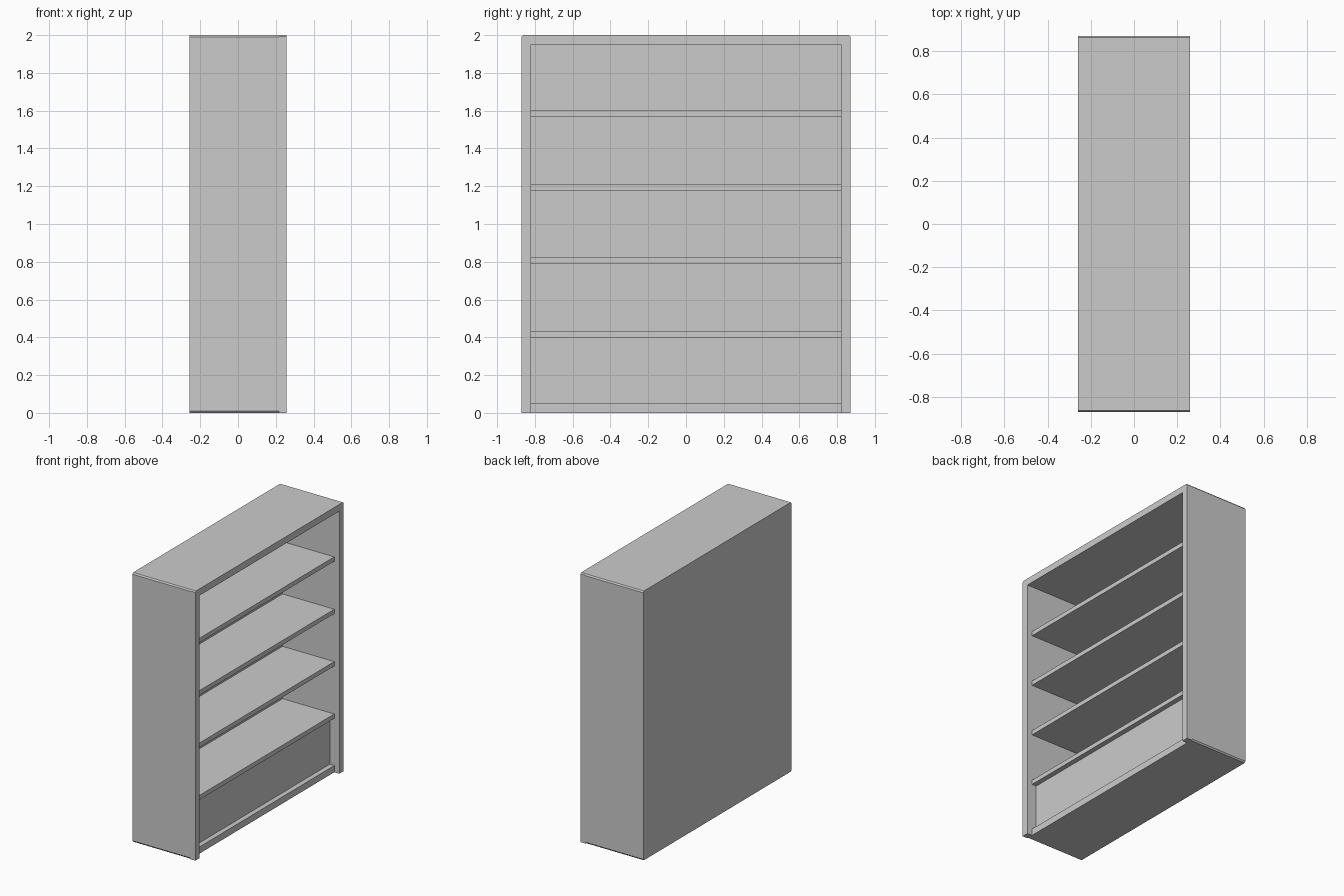
import bpy, bmesh

if "Cube" in bpy.data.objects:
    bpy.data.objects.remove(bpy.data.objects["Cube"])

BACK, CASE_FRONT, FRONT = -0.258, 0.217, 0.258
INNER, OUTER = 0.82, 0.87


def box(name, x, y, z):
    """Box spanning the given (low, high) ranges."""
    bm = bmesh.new()
    bmesh.ops.create_cube(bm, size=1)
    for v in bm.verts:
        for i, (a, b) in enumerate((x, y, z)):
            v.co[i] = b if v.co[i] > 0 else a
    return finish(name, bm)


def half_frame(name, profile, x0, x1):
    """Extrude half of a (y, z) profile along x and mirror it across y = 0."""
    bm = bmesh.new()
    near = [bm.verts.new((x0, y, z)) for y, z in profile]
    far = [bm.verts.new((x1, y, z)) for y, z in profile]
    bm.faces.new(near)
    bm.faces.new(far[::-1])
    n = len(profile)
    for i in range(n):
        j = (i + 1) % n
        if profile[i][0] == 0 and profile[j][0] == 0:
            continue  # leave the mirror seam open
        bm.faces.new((near[i], far[i], far[j], near[j]))
    bmesh.ops.recalc_face_normals(bm, faces=bm.faces)
    obj = finish(name, bm)
    mod = obj.modifiers.new("mirror", 'MIRROR')
    mod.use_axis = (False, True, False)
    return obj


def finish(name, bm):
    mesh = bpy.data.meshes.new(name)
    bm.to_mesh(mesh)
    bm.free()
    obj = bpy.data.objects.new(name, mesh)
    bpy.context.collection.objects.link(obj)
    return obj


# Case: sides, top and bottom with chamfered long edges
half_frame("case", [(0, 0), (0.862, 0), (OUTER, 0.01), (OUTER, 1.99),
                    (0.862, 2), (0, 2), (0, 1.95), (INNER, 1.95),
                    (INNER, 0.05), (0, 0.05)], BACK, CASE_FRONT)

# Face frame: two stiles and a top rail, open at the bottom
half_frame("face_frame", [(INNER, 0), (OUTER, 0), (OUTER, 1.992),
                          (0.862, 2), (0, 2), (0, 1.95), (INNER, 1.95)],
           CASE_FRONT, FRONT)

# Back panel, set inside the case
box("back_panel", (BACK, BACK + 0.05), (-INNER, INNER), (0.05, 1.95))

# Four evenly spaced shelves
for i in range(4):
    z = 0.40 + 0.389 * i
    box(f"shelf_{i + 1}", (BACK + 0.05, CASE_FRONT), (-INNER, INNER), (z, z + 0.033))

# Recessed panel closing the lowest compartment
box("lower_panel", (0.14, 0.18), (-INNER, INNER), (0.05, 0.40))
